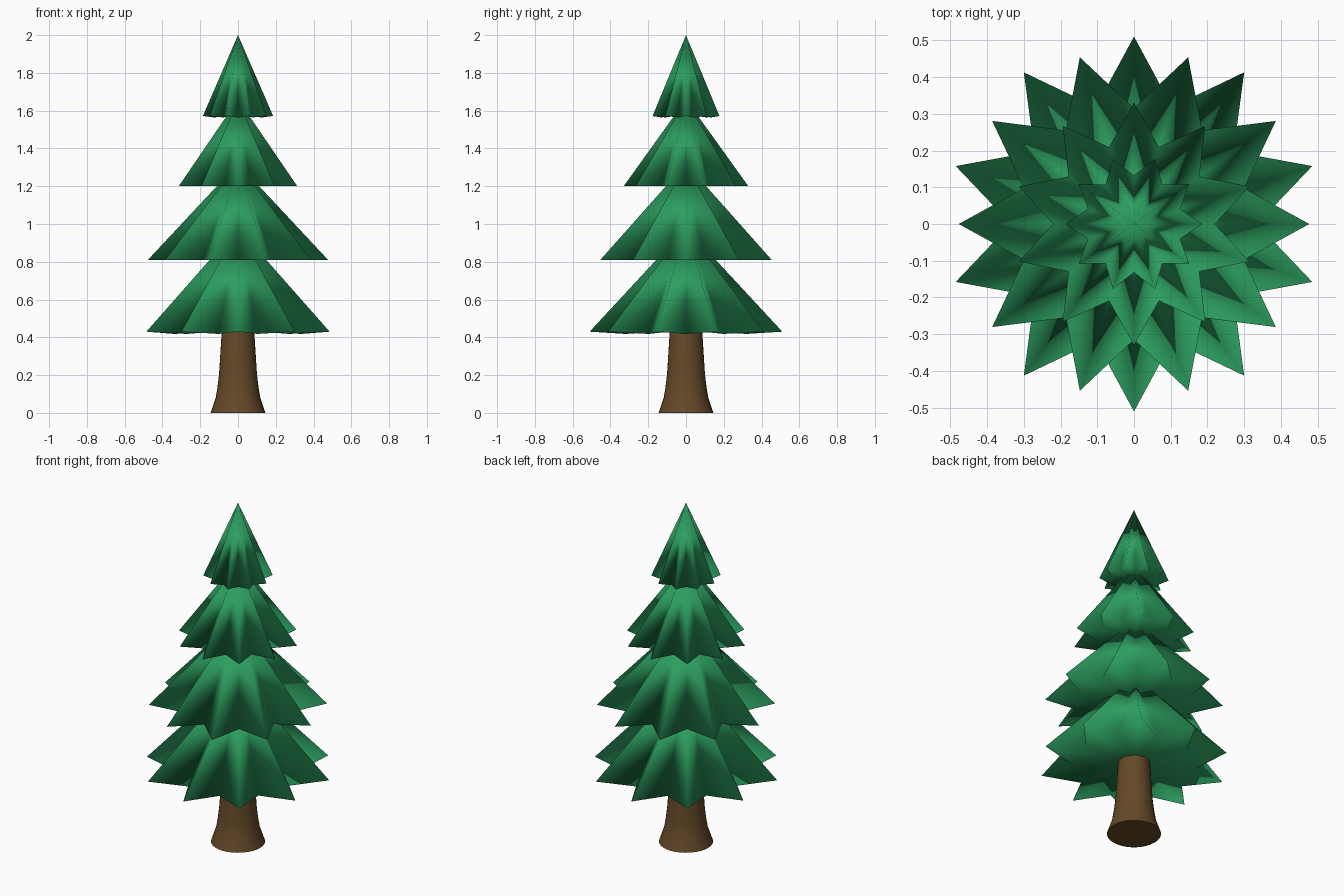
import bpy, bmesh, math

if "Cube" in bpy.data.objects:
    bpy.data.objects.remove(bpy.data.objects["Cube"])


def material(name, color):
    m = bpy.data.materials.new(name)
    m.diffuse_color = color
    m.use_nodes = True
    m.node_tree.nodes["Principled BSDF"].inputs["Base Color"].default_value = m.diffuse_color
    return m


def finish(name, bm, mat, sharp_angle=None):
    bmesh.ops.recalc_face_normals(bm, faces=bm.faces)
    me = bpy.data.meshes.new(name)
    bm.to_mesh(me)
    bm.free()
    me.materials.append(mat)
    ob = bpy.data.objects.new(name, me)
    bpy.context.collection.objects.link(ob)
    me.shade_smooth()
    if sharp_angle:
        me.set_sharp_from_angle(angle=math.radians(sharp_angle))
    return ob


def branch_tier(name, z, apex_z, tip_r, valley_r, start, drop, mat, points=10):
    """Ten-pointed star skirt rising to an apex, closed underneath."""
    bm = bmesh.new()
    rim = []
    for i in range(points * 2):
        a = math.radians(start) + math.pi * i / points
        r, h = (tip_r, z) if i % 2 == 0 else (valley_r, z - drop)
        rim.append(bm.verts.new((r * math.cos(a), r * math.sin(a), h)))
    top = bm.verts.new((0, 0, apex_z))
    under = bm.verts.new((0, 0, z + 0.01))
    for a, b in zip(rim, rim[1:] + rim[:1]):
        bm.faces.new((a, b, top))
        bm.faces.new((b, a, under))
    return finish(name, bm, mat)


def lathe(name, profile, mat, segments=32):
    bm = bmesh.new()
    rings = []
    for r, z in profile:
        rings.append([bm.verts.new((r * math.cos(2 * math.pi * i / segments),
                                    r * math.sin(2 * math.pi * i / segments), z))
                      for i in range(segments)])
    for lo, hi in zip(rings, rings[1:]):
        for i in range(segments):
            j = (i + 1) % segments
            bm.faces.new((lo[i], lo[j], hi[j], hi[i]))
    bm.faces.new(rings[0])
    bm.faces.new(rings[-1])
    return finish(name, bm, mat, 40)


green = material("needles", (0.025, 0.34, 0.115, 1))
brown = material("bark", (0.13, 0.066, 0.021, 1))

# Flared trunk
lathe("trunk", [(0.145, 0), (0.118, 0.08), (0.108, 0.14), (0.10, 0.21),
                (0.085, 0.45)], brown)

# Stacked foliage, alternate tiers turned by half a point
branch_tier("bottom_branches", 0.43, 0.98, 0.51, 0.335, 90, 0.012, green)
branch_tier("lower_middle_branches", 0.81, 1.32, 0.477, 0.315, 0, 0, green)
branch_tier("upper_middle_branches", 1.20, 1.66, 0.33, 0.22, 90, 0, green)
branch_tier("top_branches", 1.572, 2.0, 0.186, 0.132, 0, 0.008, green)
